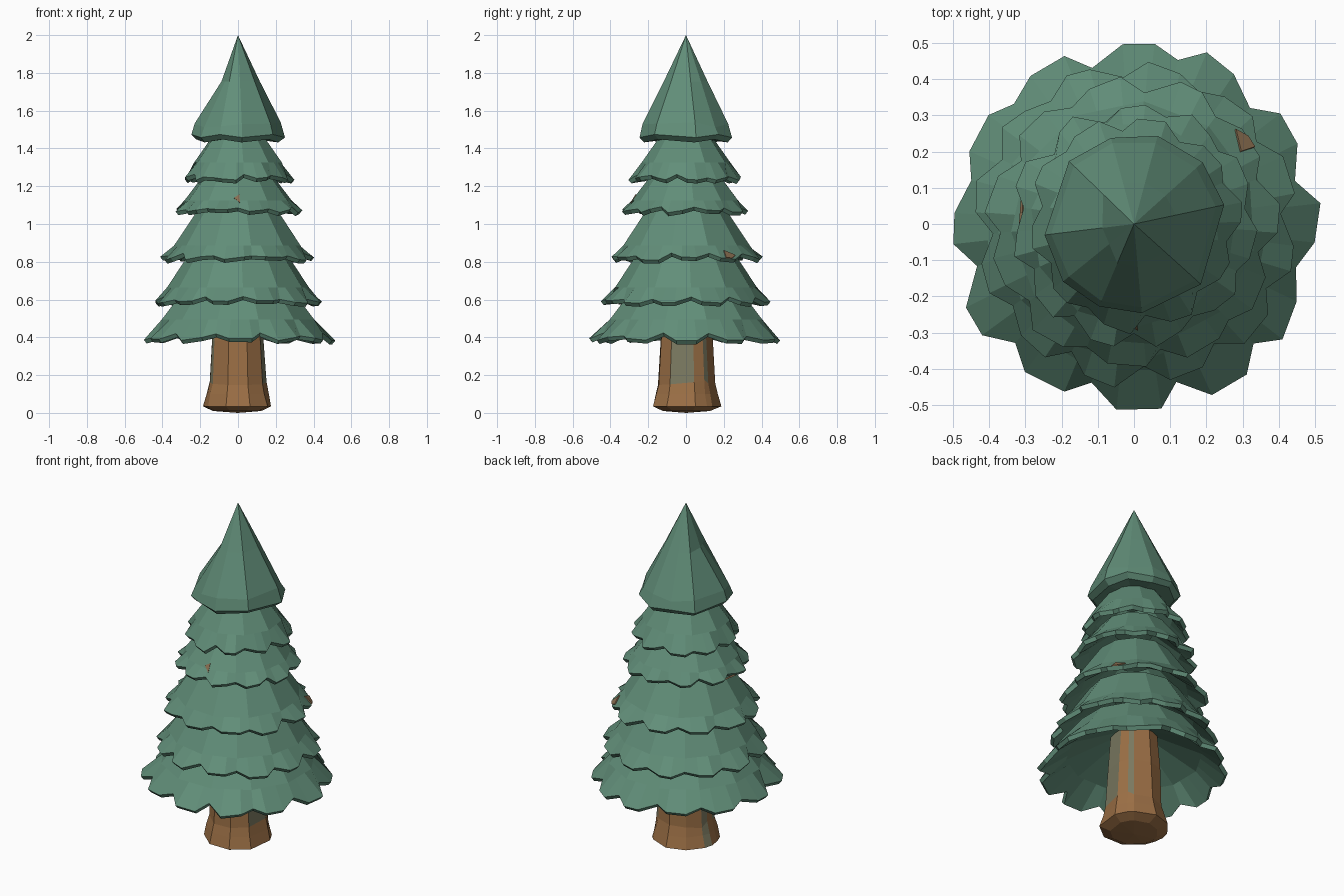
import bpy, bmesh, random
from math import atan2, cos, degrees, sin, pi, radians
from mathutils import Vector

random.seed(4)
if "Cube" in bpy.data.objects:
    bpy.data.objects.remove(bpy.data.objects["Cube"])


def make_material(name, rgb):
    mat = bpy.data.materials.new(name)
    mat.use_nodes = True
    mat.diffuse_color = (*rgb, 1)
    mat.node_tree.nodes["Principled BSDF"].inputs["Base Color"].default_value = (*rgb, 1)
    return mat


needle = make_material("needle_green", (0.12, 0.27, 0.19))
bark = make_material("bark_brown", (0.33, 0.16, 0.06))
moss = make_material("moss_grey", (0.20, 0.195, 0.12))
dry = make_material("dry_needle_brown", (0.25, 0.155, 0.08))


def polar(radius, angle, z):
    return Vector((radius * cos(angle), radius * sin(angle), z))


def jitter(amount):
    return random.uniform(-amount, amount)


def polygon_factor(angle, sides, turn):
    """Radius multiplier that flattens a circle into a regular polygon."""
    step = 2 * pi / sides
    return cos(step / 2) / cos((angle - turn) % step - step / 2)


def build(name, rings, materials, start=None, end=None, rule=None):
    """Bridge rings of equal length, closing the ends with a fan where a centre is given."""
    bm = bmesh.new()
    loops = [[bm.verts.new(p) for p in ring] for ring in rings]
    count = len(loops[0])
    for low, high in zip(loops, loops[1:]):
        for i in range(count):
            j = (i + 1) % count
            bm.faces.new((low[i], low[j], high[j], high[i]))
    for loop, centre in ((loops[0], start), (loops[-1], end)):
        if centre is not None:
            tip = bm.verts.new(centre)
            for i in range(count):
                bm.faces.new((loop[i], loop[(i + 1) % count], tip))
    bmesh.ops.recalc_face_normals(bm, faces=bm.faces[:])
    if rule:
        for face in bm.faces:
            face.material_index = rule(face)
    mesh = bpy.data.meshes.new(name)
    bm.to_mesh(mesh)
    bm.free()
    for mat in materials:
        mesh.materials.append(mat)
    obj = bpy.data.objects.new(name, mesh)
    bpy.context.collection.objects.link(obj)
    return obj


# Trunk with flared foot and mossy strips
trunk_angles = [radians(a) for a in (16, 38, 50, 90, 125, 158, 174, 192, 210, 250, 290, 327)]
trunk_profile = [(0.13, 0.01), (0.184, 0.035), (0.167, 0.10), (0.154, 0.16),
                 (0.142, 0.38), (0.12, 0.65)]
trunk_rings = [[polar(r + jitter(0.004), a, z + (jitter(0.02) if 0.12 < z < 0.3 else 0))
                for a in trunk_angles] for r, z in trunk_profile]


def trunk_rule(face):
    c = face.calc_center_median()
    angle = degrees(atan2(c.y, c.x)) % 360
    east = (angle > 327 or angle < 16) and c.z > 0.15
    north_east = 38 < angle < 50 and c.z > 0.15
    west = 192 < angle < 210 and c.z > 0.15
    west_foot = 158 < angle < 174 and c.z > 0.04
    return 1 if east or north_east or west or west_foot else 0


build("trunk", trunk_rings, [bark, moss], start=(0, 0, 0), end=(0, 0, 0.66), rule=trunk_rule)


# Branch tiers: scalloped skirts with a thin lip and a hollow underside
def branch_tier(name, scallops, turn, rim, mid, top, sides):
    angles, radii, heights = [], [], []
    step = 2 * pi / scallops
    notch = rim[0] * 0.10
    for s in range(scallops):
        base = turn + s * step
        narrow = random.uniform(0.14, 0.24)
        lean = jitter(0.06)
        for offset, depth in ((0, notch), (0.5 - narrow + lean, 0), (0.5 + narrow + lean, 0)):
            angles.append(base + offset * step)
            radii.append(rim[0] - depth + jitter(0.012))
            heights.append(rim[1] + depth * 0.45 + jitter(0.01))
    n = len(angles)

    def ring(radius, z):
        return [polar(radius * polygon_factor(a, sides, turn), a, z) for a in angles]

    edge = [polar(radii[i], angles[i], heights[i]) for i in range(n)]
    lip = [polar(radii[i] - 0.016, angles[i], heights[i] - 0.019) for i in range(n)]
    hollow = ring(mid[0] * 0.9, mid[1] - 0.02)
    inner = ring(0.10, top[1] - 0.04)
    outer_mid = ring(mid[0] * 1.03, mid[1])
    outer_top = ring(top[0] * 1.03, top[1])
    return build(name, [inner, hollow, lip, edge, outer_mid, outer_top], [needle],
                 end=(0, 0, top[1] + 0.04))


tiers = [
    ("lowest_branches", 12, radians(15), (0.508, 0.392), (0.405, 0.495), (0.295, 0.64), 12),
    ("low_branches", 12, radians(4), (0.443, 0.588), (0.365, 0.665), (0.24, 0.86), 12),
    ("middle_branches", 11, radians(20), (0.402, 0.818), (0.33, 0.885), (0.19, 1.10), 11),
    ("high_branches", 11, radians(8), (0.333, 1.07), (0.278, 1.125), (0.17, 1.27), 11),
    ("highest_branches", 10, radians(25), (0.293, 1.24), (0.23, 1.325), (0.13, 1.47), 10),
]
branches = {tier[0]: branch_tier(*tier) for tier in tiers}

# Crown: faceted spire above a slightly flared, uneven hem
crown_angles = [radians(a) for a in (12, 42, 75, 105, 136, 187, 219, 247, 275, 318)]
under, hem, shoulder, waist = [], [], [], []
for i, a in enumerate(crown_angles):
    pinch = 0.088 if 180 < degrees(a) < 230 else 0.118
    drop = 0.016 * (i % 2)
    under.append(polar(0.222 + jitter(0.008), a, 1.432 + drop))
    hem.append(polar(0.25 + jitter(0.005), a, 1.458 + drop))
    shoulder.append(polar(0.231, a, 1.525 + jitter(0.015)))
    waist.append(polar(pinch, a, 1.755))
build("crown", [under, hem, shoulder, waist], [needle], start=(0, 0, 1.46), end=(0, 0, 2.0))


# Small dry patches laid flat on the branches
def dry_patch(name, host, corners):
    below, above = [], []
    for corner in corners:
        _, point, normal, _ = host.closest_point_on_mesh(Vector(corner))
        below.append(point - normal * 0.003)
        above.append(point + normal * 0.006)
    build(name, [below, above], [dry],
          start=sum(below, Vector()) / len(below), end=sum(above, Vector()) / len(above))


bpy.context.view_layer.update()
dry_patch("side_dry_patch", branches["middle_branches"],
          [(0.285, 0.265, 0.84), (0.325, 0.25, 0.82), (0.345, 0.22, 0.82), (0.295, 0.20, 0.86)])
dry_patch("front_dry_patch", branches["high_branches"],
          [(-0.022, -0.28, 1.14), (0.010, -0.29, 1.11), (0.006, -0.265, 1.155)])
dry_patch("back_dry_patch", branches["high_branches"],
          [(-0.34, 0.06, 1.045), (-0.34, 0.0, 1.045), (-0.32, 0.03, 1.03)])
